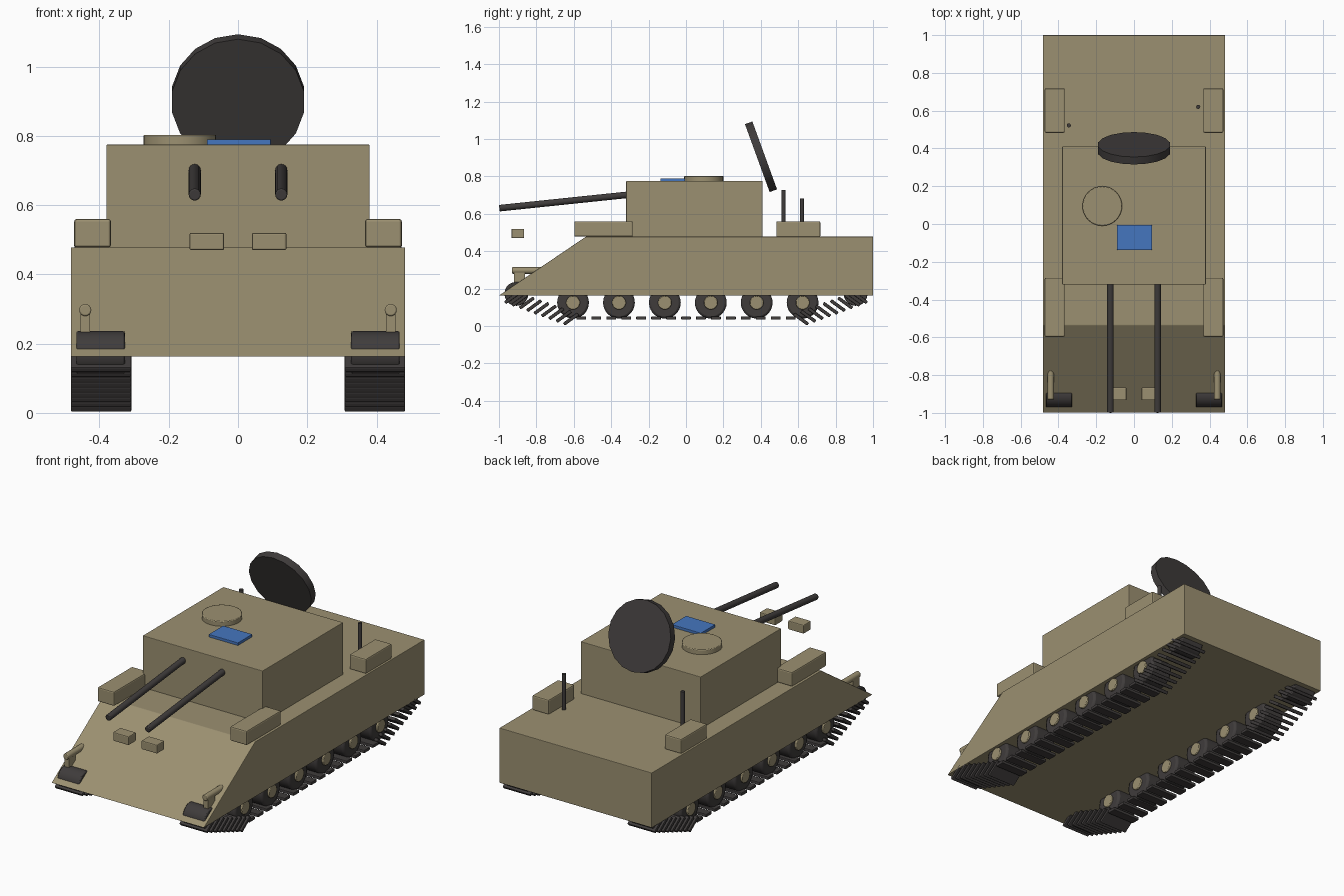
import bpy, bmesh, math
from mathutils import Vector

cube = bpy.data.objects.get("Cube")
if cube:
    bpy.data.objects.remove(cube, do_unlink=True)


def material(name, r, g, b):
    m = bpy.data.materials.new(name)
    m.use_nodes = True
    m.diffuse_color = (r, g, b, 1)
    bsdf = m.node_tree.nodes["Principled BSDF"]
    bsdf.inputs["Base Color"].default_value = (r, g, b, 1)
    bsdf.inputs["Roughness"].default_value = 0.8
    return m


TAN = material("sand_tan", 0.33, 0.28, 0.165)
DARK = material("dark_rubber", 0.05, 0.045, 0.044)
BLUE = material("sight_blue", 0.06, 0.18, 0.52)


def finish(ob, name, mat, bevel=0):
    ob.name = name
    ob.data.materials.append(mat)
    if bevel:
        mod = ob.modifiers.new("bevel", "BEVEL")
        mod.width = bevel
        mod.segments = 2
    return ob


def box(name, mat, lo, hi, bevel=0.0, tilt=0.0):
    lo, hi = Vector(lo), Vector(hi)
    bpy.ops.mesh.primitive_cube_add(size=1, location=(lo + hi) / 2, rotation=(tilt, 0, 0))
    ob = bpy.context.object
    ob.scale = hi - lo
    bpy.ops.object.transform_apply(location=False, rotation=False, scale=True)
    return finish(ob, name, mat, bevel)


def rod(name, mat, a, b, radius, sides=20, bevel=0.0):
    a, b = Vector(a), Vector(b)
    d = b - a
    bpy.ops.mesh.primitive_cylinder_add(
        vertices=sides, radius=radius, depth=d.length, location=(a + b) / 2,
        rotation=d.to_track_quat("Z", "Y").to_euler())
    bpy.ops.object.shade_smooth_by_angle(angle=math.radians(35))
    return finish(bpy.context.object, name, mat, bevel)


# Hull: side profile with a sloped front, extruded across the width
profile = [(-1, 0.163), (1, 0.163), (1, 0.478), (-0.535, 0.478)]
bm = bmesh.new()
face = bm.faces.new([bm.verts.new((-0.483, y, z)) for y, z in profile])
ext = bmesh.ops.extrude_face_region(bm, geom=[face])
bmesh.ops.translate(bm, vec=(0.966, 0, 0),
                    verts=[v for v in ext["geom"] if isinstance(v, bmesh.types.BMVert)])
bmesh.ops.recalc_face_normals(bm, faces=bm.faces)
mesh = bpy.data.meshes.new("hull")
bm.to_mesh(mesh)
bm.free()
hull = bpy.data.objects.new("hull", mesh)
bpy.context.collection.objects.link(hull)
finish(hull, "hull", TAN, 0.003)

# Turret with hatch and sight plate
box("turret", TAN, (-0.38, -0.32, 0.47), (0.38, 0.41, 0.775), 0.003)
rod("hatch", TAN, (-0.168, 0.095, 0.765), (-0.168, 0.095, 0.803), 0.105, 32, 0.004)
box("sight_plate", BLUE, (-0.09, -0.137, 0.77), (0.095, -0.006, 0.79), 0.002)

# Tilted radar dish behind the turret
tilt = math.radians(20)
centre = Vector((0, 0.401, 0.905))
axis = Vector((0, math.cos(tilt), math.sin(tilt))) * 0.021
rod("radar_dish", DARK, centre - axis, centre + axis, 0.193, 18)

# Aerials
rod("right_aerial", DARK, (-0.345, 0.522, 0.47), (-0.345, 0.522, 0.728), 0.011, 12)
rod("left_aerial", DARK, (0.34, 0.62, 0.47), (0.34, 0.62, 0.682), 0.011, 12)

WHEELS = [-0.604 + 0.2455 * i for i in range(6)]

for side, s in (("left", 1), ("right", -1)):
    def sbox(name, mat, lo, hi, bevel=0.0, tilt=0.0):
        x = sorted((s * lo[0], s * hi[0]))
        return box(f"{side}_{name}", mat, (x[0], *lo[1:]), (x[1], *hi[1:]), bevel, tilt)

    def axle(name, mat, x0, x1, y, z, radius, sides=24, bevel=0.0):
        return rod(f"{side}_{name}", mat, (s * x0, y, z), (s * x1, y, z), radius, sides, bevel)

    # Gun barrel
    rod(f"{side}_gun_barrel", DARK, (s * 0.125, -0.27, 0.706),
        (s * 0.125, -0.998, 0.63), 0.0175, 16, 0.004)

    # Stowage boxes and front sight blocks
    sbox("front_stowage", TAN, (0.367, -0.597, 0.478), (0.473, -0.285, 0.56), 0.007)
    sbox("rear_stowage", TAN, (0.367, 0.483, 0.475), (0.473, 0.718, 0.56), 0.007)
    sbox("front_block", TAN, (0.04, -0.933, 0.47), (0.14, -0.865, 0.52), 0.005)

    # Headlamp and bracket
    rod(f"{side}_headlamp", TAN, (s * 0.441, -0.93, 0.297),
        (s * 0.441, -0.775, 0.297), 0.0175, 16, 0.004)
    sbox("headlamp_bracket", TAN, (0.427, -0.92, 0.2), (0.455, -0.86, 0.29))

    # Idler, sprocket and road wheels
    axle("idler", DARK, 0.327, 0.467, -0.907, 0.172, 0.064, 20, 0.005)
    axle("sprocket", DARK, 0.327, 0.467, 0.907, 0.172, 0.064, 20, 0.005)
    for i, y in enumerate(WHEELS, 1):
        axle(f"road_wheel_{i}", DARK, 0.327, 0.463, y, 0.125, 0.085, 28, 0.012)
        axle(f"wheel_hub_{i}", TAN, 0.318, 0.474, y, 0.125, 0.037, 18, 0.004)

    # Track: flat links along the ground, then slanted links up each ramp
    def link(name, y, z, half, tilt=0.0):
        sbox(name, DARK, (0.308, y - half, z - 0.009), (0.483, y + half, z + 0.009), 0.004, tilt)

    for i in range(15):
        link(f"ground_link_{i}", -0.56 + 0.08 * i, 0.043, 0.026)
    for end, e in (("front", -1), ("rear", 1)):
        for i in range(9):
            t = i / 8
            link(f"{end}_ramp_link_{i}", e * (0.615 + 0.315 * t), 0.037 + 0.115 * t,
                 0.047, -e * math.radians(36))
